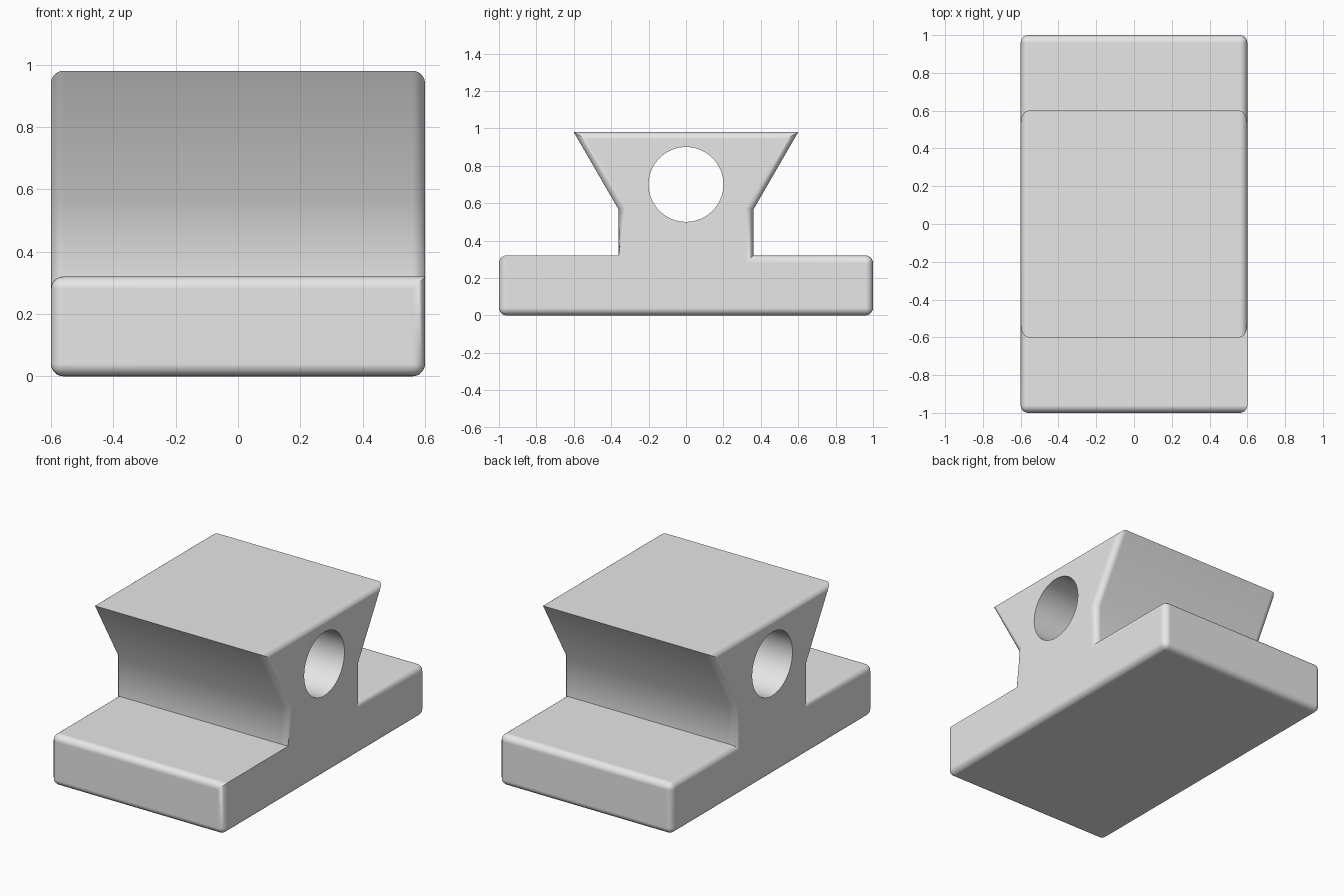
import bpy
import bmesh
from math import pi, radians

cube = bpy.data.objects.get("Cube")
if cube:
    bpy.data.objects.remove(cube, do_unlink=True)

HALF = 0.6        # half the block's width in x
BASE_TOP = 0.32
NECK_TOP = 0.565

# Plain grey material
grey = bpy.data.materials.new("light_grey")
grey.use_nodes = True
grey.diffuse_color = (0.8, 0.8, 0.8, 1)
grey.node_tree.nodes["Principled BSDF"].inputs["Base Color"].default_value = (0.8, 0.8, 0.8, 1)

# Base, neck and dovetail as one extruded profile
half_profile = [(1, 0), (1, BASE_TOP), (0.36, BASE_TOP), (0.36, NECK_TOP), (0.6, 0.98)]
profile = half_profile + [(-y, z) for y, z in reversed(half_profile)]
bm = bmesh.new()
end = bm.faces.new([bm.verts.new((-HALF, y, z)) for y, z in profile])
grown = bmesh.ops.extrude_face_region(bm, geom=[end])["geom"]
bmesh.ops.translate(bm, vec=(2 * HALF, 0, 0),
                    verts=[g for g in grown if isinstance(g, bmesh.types.BMVert)])
if end.is_valid and len(bm.faces) > len(profile) + 2:
    bm.faces.remove(end)
bmesh.ops.recalc_face_normals(bm, faces=bm.faces)


def is_rounded(edge):
    a, b = (v.co for v in edge.verts)
    mid = (a + b) / 2
    if abs(a.x - b.x) > 0.1:              # long edges: only the base's outer ones
        return abs(mid.y) > 0.9
    # one end edge of the base stays square
    return not (mid.x > 0 and mid.y < -0.5 and abs(a.z - BASE_TOP) < 0.01
                and abs(b.z - BASE_TOP) < 0.01)


# Rounded edges
bmesh.ops.bevel(bm, geom=[e for e in bm.edges if is_rounded(e)], offset=0.04,
                segments=6, profile=0.5, affect='EDGES', clamp_overlap=False)
mesh = bpy.data.meshes.new("dovetail_block")
bm.to_mesh(mesh)
bm.free()
mesh.materials.append(grey)
block = bpy.data.objects.new("dovetail_block", mesh)
bpy.context.collection.objects.link(block)

# Round through hole
bpy.ops.mesh.primitive_cylinder_add(vertices=64, radius=0.2, depth=2,
                                    location=(0, 0, 0.7), rotation=(0, pi / 2, 0))
cutter = bpy.context.object
cutter.name = "hole_cutter"
cutter.hide_render = True
cutter.data.materials.append(grey)
cut = block.modifiers.new("hole", 'BOOLEAN')
cut.operation = 'DIFFERENCE'
cut.solver = 'EXACT'
cut.object = cutter

bpy.ops.object.select_all(action='DESELECT')
block.select_set(True)
bpy.context.view_layer.objects.active = block
bpy.ops.object.modifier_apply(modifier="hole")
bpy.data.objects.remove(cutter, do_unlink=True)

# Smooth shading, with a crisp crease under the rear overhang
bpy.ops.object.shade_smooth_by_angle(angle=radians(35))
bm = bmesh.new()
bm.from_mesh(block.data)
for e in bm.edges:
    a, b = (v.co for v in e.verts)
    if abs(a.x - b.x) > 0.5 and abs(a.z - NECK_TOP) < 0.02 and a.y > 0.3:
        e.smooth = False
bm.to_mesh(block.data)
bm.free()
weighted = block.modifiers.new("flat_face_normals", 'WEIGHTED_NORMAL')
weighted.keep_sharp = True
